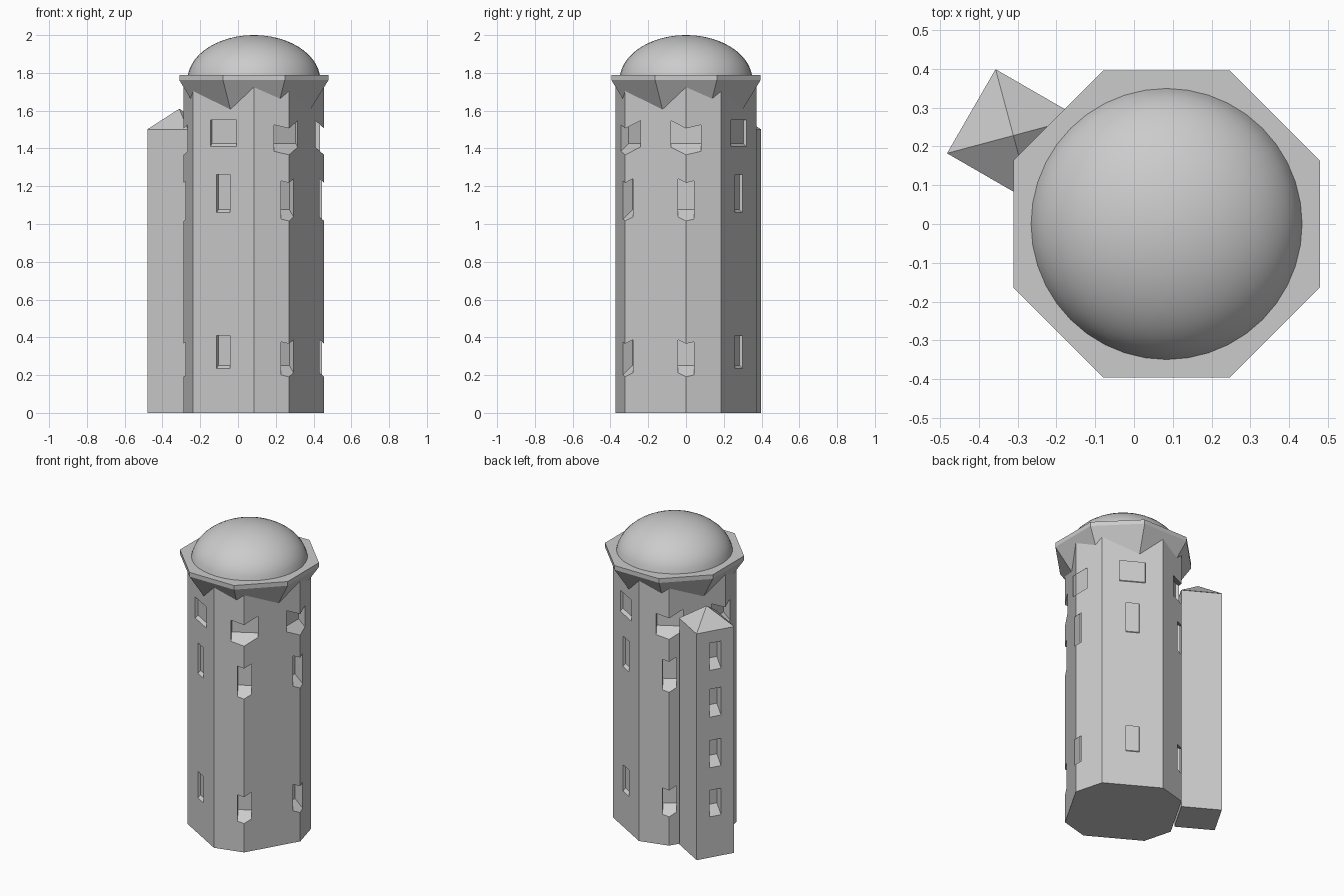
import bpy, bmesh, math
from mathutils import Vector

if "Cube" in bpy.data.objects:
    bpy.data.objects.remove(bpy.data.objects["Cube"])

CX = 0.084                     # tower axis
stone = bpy.data.materials.new("grey_stone")
stone.diffuse_color = (0.6, 0.6, 0.6, 1)
stone.use_nodes = True
stone.node_tree.nodes["Principled BSDF"].inputs["Base Color"].default_value = stone.diffuse_color


def make(name, bm):
    bmesh.ops.recalc_face_normals(bm, faces=bm.faces[:])
    me = bpy.data.meshes.new(name)
    bm.to_mesh(me)
    bm.free()
    me.materials.append(stone)
    ob = bpy.data.objects.new(name, me)
    bpy.context.collection.objects.link(ob)
    return ob


def loft(bm, rings):
    """Closed solid through rings of equal point count."""
    vs = [[bm.verts.new(p) for p in r] for r in rings]
    n = len(vs[0])
    for a, b in zip(vs, vs[1:]):
        for i in range(n):
            j = (i + 1) % n
            bm.faces.new((a[i], a[j], b[j], b[i]))
    bm.faces.new(vs[0][::-1])
    bm.faces.new(vs[-1])


def ring(r, angles, z, cx=CX, cy=0):
    return [(cx + r * math.cos(math.radians(a)), cy + r * math.sin(math.radians(a)), z)
            for a in angles]


def window_cutter(bm, angle, width, back, front, face, z0, z1, slope=0.88):
    """Box whose sill and head both slope down and outwards."""
    a = math.radians(angle)
    d = Vector((math.cos(a), math.sin(a), 0))
    t = Vector((-d.y, d.x, 0))
    sides = []
    for s in (-1, 1):
        sides.append([Vector((CX, 0, z - slope * (r - face))) + d * r + t * s * width / 2
                      for r, z in ((back, z0), (front, z0), (front, z1), (back, z1))])
    loft(bm, sides)


def carve(ob, bm):
    cutter = make("window_cutter", bm)
    cutter.hide_render = True
    mod = ob.modifiers.new("windows", 'BOOLEAN')
    mod.operation = 'DIFFERENCE'
    mod.solver = 'EXACT'
    mod.object = cutter
    bpy.context.view_layer.objects.active = ob
    bpy.ops.object.modifier_apply(modifier=mod.name)
    bpy.data.objects.remove(cutter)


# Tower shaft: eight sides, alternating short and long
angles = [q + s for q in (0, 90, 180, 270) for s in (0, 30)]
bm = bmesh.new()
loft(bm, [ring(0.372, angles, 0), ring(0.372, angles, 1.77)])
shaft = make("tower_shaft", bm)

# Six columns of windows, three storeys
bm = bmesh.new()
for k in range(6):
    for width, z0, z1 in ((0.16, 1.41, 1.55), (0.083, 1.06, 1.262), (0.083, 0.235, 0.41)):
        window_cutter(bm, 60 * k, width, 0.304, 0.42, 0.322, z0, z1)
carve(shaft, bm)

# Flared octagonal cornice
octa = [22.5 + 45 * i for i in range(8)]
c = math.cos(math.radians(22.5))
bm = bmesh.new()
loft(bm, [ring(r / c, octa, z) for r, z in ((0.29, 1.59), (0.395, 1.762), (0.395, 1.79))])
make("flared_cornice", bm)

# Dome
N = 40
round_angles = [i * 360 / N for i in range(N)]
bm = bmesh.new()
rings = []
for i in range(13):
    t = math.radians(7.2 + i * (88 - 7.2) / 12)
    rings.append(ring(0.352 * math.cos(t), round_angles, 1.76 + 0.24 * math.sin(t)))
loft(bm, rings)
dome = make("dome", bm)
bpy.ops.object.select_all(action='DESELECT')
dome.select_set(True)
bpy.context.view_layer.objects.active = dome
bpy.ops.object.shade_smooth_by_angle(angle=math.radians(35))

# Square stair turret against one long side
tx, ty = CX + 0.456 * math.cos(math.radians(150)), 0.456 * math.sin(math.radians(150))
sq = [150 + 45 + 90 * i for i in range(4)]
R = 0.123 * math.sqrt(2)
bm = bmesh.new()
loft(bm, [ring(R, sq, 0, tx, ty), ring(R, sq, 1.5, tx, ty)])
turret = make("stair_turret", bm)
bm = bmesh.new()
for z0, z1 in ((0.27, 0.445), (0.595, 0.775), (0.93, 1.115), (1.24, 1.42)):
    window_cutter(bm, 150, 0.076, 0.519, 0.65, 0.579, z0, z1)
carve(turret, bm)

# Turret pyramid roof
bm = bmesh.new()
base = [bm.verts.new(p) for p in ring(R + 0.003, sq, 1.5, tx, ty)]
apex = bm.verts.new((tx, ty, 1.61))
for i in range(4):
    bm.faces.new((base[i], base[(i + 1) % 4], apex))
bm.faces.new(base[::-1])
make("turret_roof", bm)
